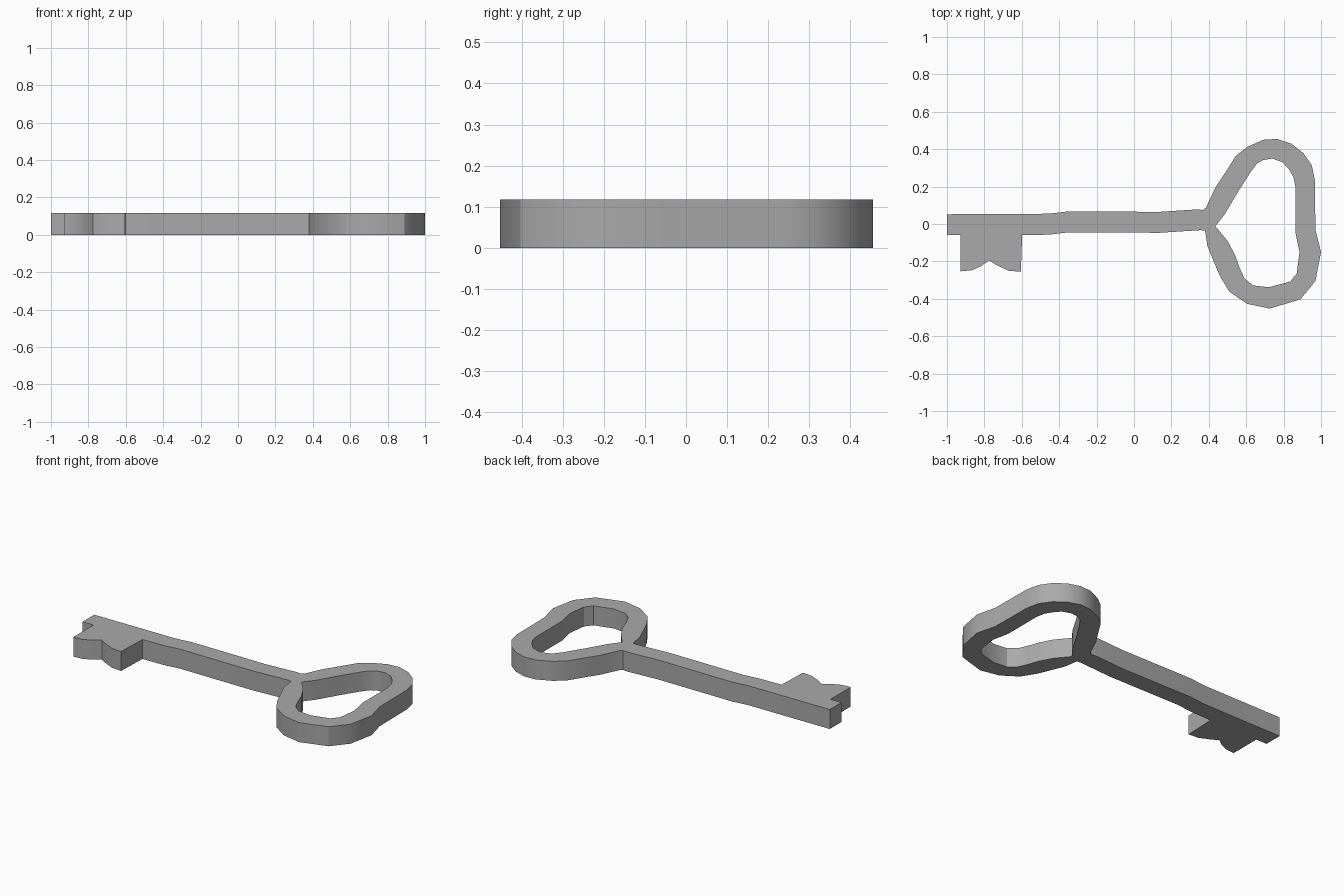
import bpy, bmesh, math

if "Cube" in bpy.data.objects:
    bpy.data.objects.remove(bpy.data.objects["Cube"])

THICK = 0.118

# Profiles in the top view, joined into one clockwise outline
shaft_top = [(-1, .052), (-.455, .055), (-.355, .067), (.137, .065), (.335, .078), (.37, .075)]
bow_outer = [(.385, .088), (.435, .195), (.485, .27), (.545, .365), (.605, .412), (.69, .45),
             (.765, .455), (.84, .43), (.905, .38), (.95, .315), (.967, .235), (.97, -.03),
             (1, -.15), (.97, -.305), (.89, -.403), (.725, -.452), (.605, -.427), (.51, -.362),
             (.46, -.28), (.42, -.185), (.393, -.12), (.38, -.035)]
shaft_bottom = [(.355, -.033), (.137, -.047), (-.355, -.045), (-.455, -.057), (-.598, -.06)]
bit = [(-.605, -.255), (-.67, -.25), (-.74, -.217), (-.775, -.195), (-.82, -.227),
       (-.87, -.248), (-.927, -.253), (-.927, -.06), (-1, -.06)]
bow_hole = [(.435, -.012), (.485, .052), (.555, .17), (.625, .28), (.66, .325), (.69, .342),
            (.74, .35), (.795, .33), (.83, .29), (.853, .25), (.863, .2), (.863, -.045),
            (.885, -.15), (.87, -.265), (.835, -.308), (.72, -.338), (.635, -.328),
            (.59, -.29), (.565, -.235), (.54, -.165), (.5, -.09)]


def add_loop(curve, pts):
    s = curve.splines.new('POLY')
    s.points.add(len(pts) - 1)
    for p, (x, y) in zip(s.points, pts):
        p.co = (x, y, 0, 1)
    s.use_cyclic_u = True


# Key plate: filled outline with the bow opening, extruded
curve = bpy.data.curves.new("key", 'CURVE')
curve.dimensions = '2D'
curve.fill_mode = 'BOTH'
curve.extrude = THICK / 2
add_loop(curve, shaft_top + bow_outer + shaft_bottom + bit)
add_loop(curve, bow_hole)
key = bpy.data.objects.new("key", curve)
bpy.context.collection.objects.link(key)
bpy.context.view_layer.objects.active = key
key.select_set(True)
bpy.ops.object.convert(target='MESH')
key = bpy.context.object

# Weld caps to walls and stand it on the ground
bm = bmesh.new()
bm.from_mesh(key.data)
bmesh.ops.remove_doubles(bm, verts=bm.verts, dist=1e-4)
bmesh.ops.translate(bm, verts=bm.verts, vec=(0, 0, THICK / 2))
bmesh.ops.recalc_face_normals(bm, faces=bm.faces)
bm.to_mesh(key.data)
bm.free()

# Single grey metal
mat = bpy.data.materials.new("grey metal")
mat.diffuse_color = (0.4, 0.4, 0.4, 1)
mat.use_nodes = True
mat.node_tree.nodes["Principled BSDF"].inputs["Base Color"].default_value = mat.diffuse_color
key.data.materials.clear()
key.data.materials.append(mat)
bpy.ops.object.shade_smooth_by_angle(angle=math.radians(30))
